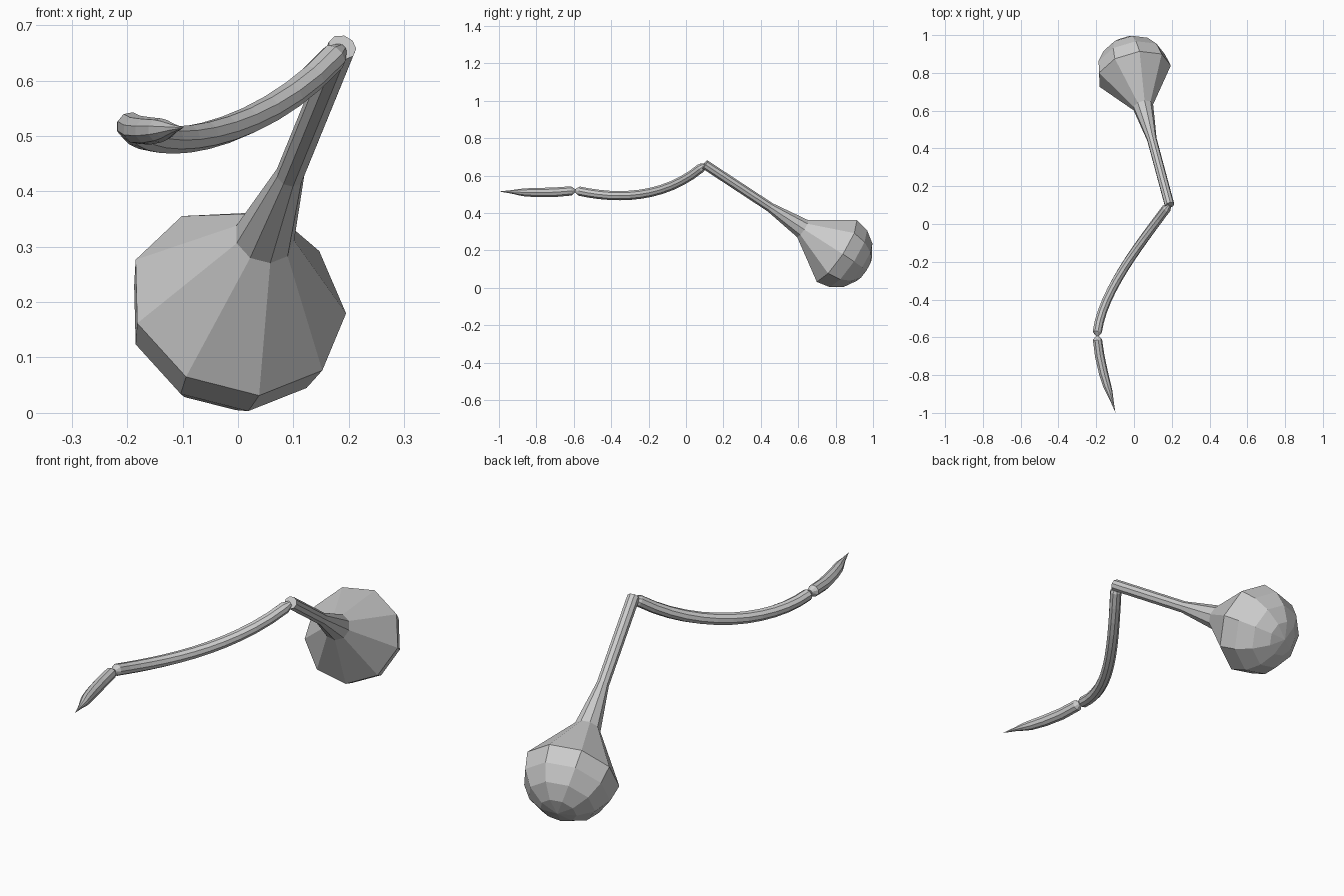
import bpy, bmesh, math
from mathutils import Vector

if "Cube" in bpy.data.objects:
    bpy.data.objects.remove(bpy.data.objects["Cube"])

SIDES = 9


def loft(name, points, radii, ref):
    """Nine-sided tube along points; a radius of 0 closes to a tip."""
    pts = [Vector(p) for p in points]
    bm = bmesh.new()
    rings = []
    for i, (p, r) in enumerate(zip(pts, radii)):
        t = (pts[min(i + 1, len(pts) - 1)] - pts[max(i - 1, 0)]).normalized()
        u = Vector(ref)
        u = (u - t * u.dot(t)).normalized()
        v = t.cross(u)
        if r == 0:
            rings.append([bm.verts.new(p)])
        else:
            rings.append([bm.verts.new(p + r * (u * math.cos(a) + v * math.sin(a)))
                          for a in (2 * math.pi * k / SIDES for k in range(SIDES))])
    for a, b in zip(rings, rings[1:]):
        for k in range(SIDES):
            n = (k + 1) % SIDES
            if len(a) == 1:
                bm.faces.new((a[0], b[n], b[k]))
            elif len(b) == 1:
                bm.faces.new((a[k], a[n], b[0]))
            else:
                bm.faces.new((a[k], a[n], b[n], b[k]))
    for ring in (rings[0], rings[-1]):
        if len(ring) > 1:
            bm.faces.new(ring)
    bmesh.ops.recalc_face_normals(bm, faces=bm.faces)
    me = bpy.data.meshes.new(name)
    bm.to_mesh(me)
    bm.free()
    ob = bpy.data.objects.new(name, me)
    bpy.context.collection.objects.link(ob)
    return ob


def bezier(p0, p1, p2, p3, n):
    p0, p1, p2, p3 = map(Vector, (p0, p1, p2, p3))
    out = []
    for i in range(n + 1):
        t = i / n
        s = 1 - t
        out.append(p0 * s**3 + p1 * 3 * s * s * t + p2 * 3 * s * t * t + p3 * t**3)
    return out


# Round bulb flowing into a straight handle
centre = Vector((0, 0.80, 0.20))
top = Vector((0.188, 0.10, 0.66))
axis = (top - centre).normalized()
R = 0.2
dist, rad = [], []
for k in range(5):
    a = math.radians(90 - 22.5 * k)
    dist.append(-R * math.sin(a))
    rad.append(R * math.cos(a) if k else 0)
dist += [0.218, 0.43, (top - centre).length]
rad += [0.055, 0.026, 0.026]
loft("bulb_and_handle", [centre + axis * d for d in dist], rad, (0.197, 0.037, -0.019))

# Curved middle section with pinched ends
path = bezier((0.172, 0.082, 0.642), (0.025, -0.115, 0.48),
              (-0.165, -0.355, 0.47), (-0.195, -0.572, 0.517), 12)
joint_a = Vector((0.186, 0.102, 0.656))
joint_b = Vector((-0.193, -0.593, 0.52))
loft("curved_section", [joint_a] + path + [joint_b],
     [0.012] + [0.025] * 13 + [0.008], (1, 0, 0))

# Pointed end section
tip = [joint_b, (-0.194, -0.613, 0.518), (-0.182, -0.70, 0.511),
       (-0.162, -0.79, 0.509), (-0.142, -0.86, 0.510), (-0.131, -0.89, 0.511),
       (-0.117, -0.935, 0.513), (-0.098, -1.0, 0.515)]
loft("pointed_tip", tip, [0.008, 0.025, 0.026, 0.025, 0.022, 0.018, 0.009, 0], (1, 0, 0))
